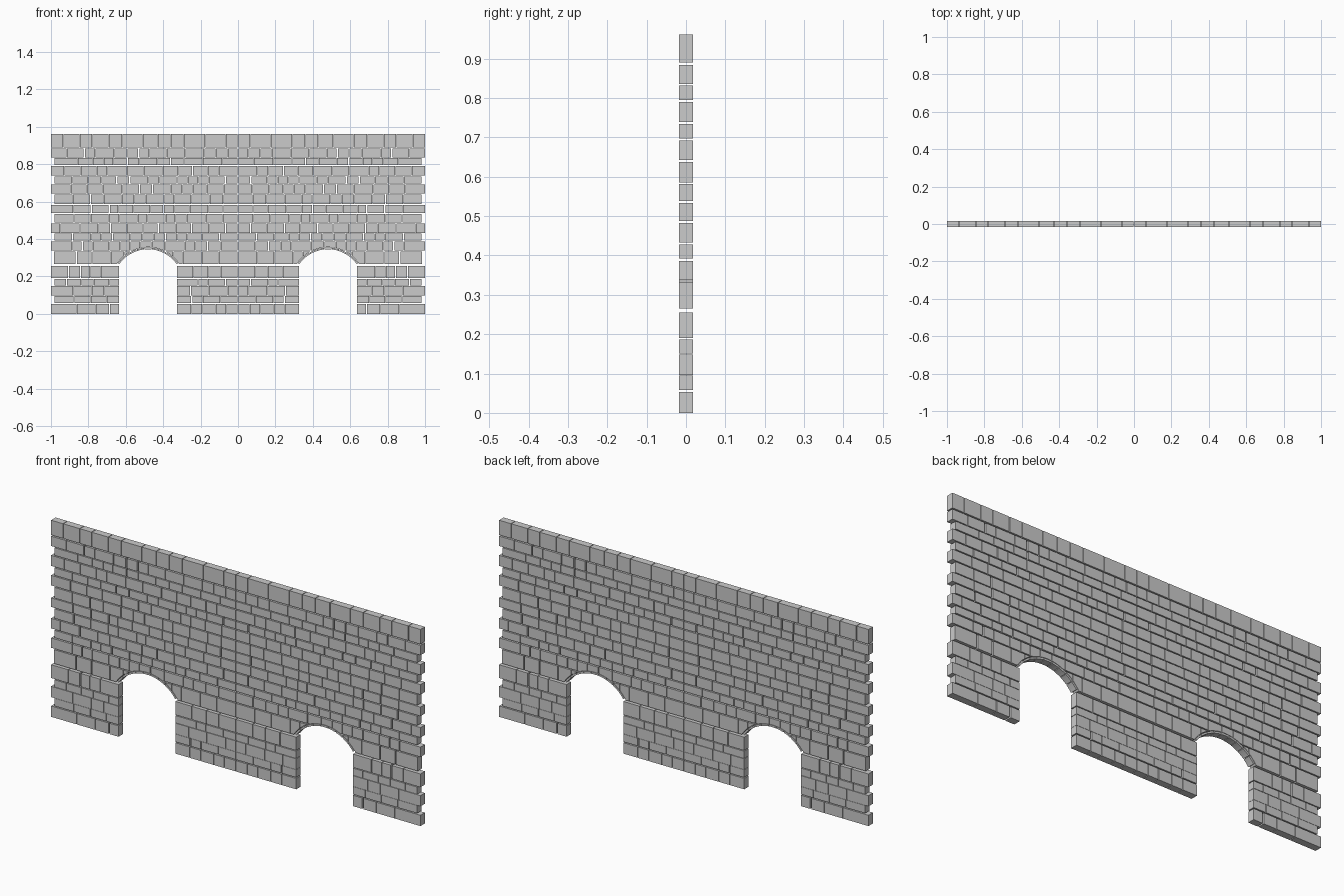
import bpy, bmesh, math, random

if "Cube" in bpy.data.objects:
    bpy.data.objects.remove(bpy.data.objects["Cube"])

random.seed(4)
T = 0.0172                      # half thickness of the wall
AX, HALF, SPRING, APEX = 0.481, 0.154, 0.265, 0.345
R = (HALF**2 + (APEX - SPRING)**2) / (2 * (APEX - SPRING))
CZ = APEX - R
RING = 0.009


def add_prism(bm, pts):
    """Extrude an (x, z) outline through the wall thickness."""
    n = len(pts)
    front = [bm.verts.new((x, -T, z)) for x, z in pts]
    back = [bm.verts.new((x, T, z)) for x, z in pts]
    bm.faces.new(front)
    bm.faces.new(back[::-1])
    for i in range(n):
        j = (i + 1) % n
        bm.faces.new((front[j], front[i], back[i], back[j]))


def add_both(bm, pts):
    add_prism(bm, pts)
    add_prism(bm, [(-x, z) for x, z in pts])


def finish(bm, name):
    bmesh.ops.recalc_face_normals(bm, faces=bm.faces)
    me = bpy.data.meshes.new(name)
    bm.to_mesh(me)
    bm.free()
    bpy.context.collection.objects.link(bpy.data.objects.new(name, me))


def arch_z(x, r):
    d = abs(x - AX)
    return CZ + math.sqrt(r * r - d * d) if d < r else -1


def add_brick(bm, x0, x1, z0, z1, cut):
    """Plain block, or one whose underside follows the arch."""
    r = R + RING + 0.002
    if not cut:
        add_both(bm, [(x0, z0), (x1, z0), (x1, z1), (x0, z1)])
        return
    dx0 = math.sqrt(max(0, r * r - (z0 - CZ)**2))
    dx1 = math.sqrt(max(0, r * r - (z1 - CZ)**2)) if z1 - CZ < r else 0
    xs = {x0, x1}
    xs |= {x0 + (x1 - x0) * i / 8 for i in range(1, 8)}
    xs |= {x for d in (dx0, dx1) for x in (AX - d, AX + d) if x0 < x < x1}
    # keep the runs of the block that stay above the arch
    run = []
    for x in sorted(xs) + [None]:
        z = z1 + 1 if x is None else max(z0, arch_z(x, r))
        if z <= z1 + 1e-6:
            run.append((x, z))
        if z >= z1 - 1e-6 and run:
            if run[-1][0] - run[0][0] > 0.006:
                add_both(bm, run + [(q, z1) for q in (run[-1][0], run[0][0])
                                    if arch_z(q, r) < z1 - 1e-5])
            run = [(x, z)] if x is not None and z <= z1 + 1e-6 else []


def split(a, b):
    """Random joints between a and b."""
    xs = [a]
    while b - xs[-1] > 0.135:
        xs.append(xs[-1] + random.uniform(0.05, 0.105))
    if b - xs[-1] < 0.045:
        xs.pop()
    return xs + [b]


# bottom and top of every course
ROWS = [(0, .053), (.058, .0955), (.0965, .149), (.151, .186), (.19, .255),
        (.265, .333), (.338, .386), (.392, .428), (.433, .482), (.487, .533),
        (.538, .582), (.586, .638), (.643, .692), (.697, .734), (.739, .79),
        (.795, .832), (.836, .884), (.89, .962)]
TOP = [0, .065, .175, .29, .36, .43, .51, .62, .69, .78, .845, .935, 1]

# stone courses, mirrored about x = 0
for i, (z0, z1) in enumerate(ROWS):
    bm = bmesh.new()
    end = 1.0 if i % 2 == 0 or i == 17 else 0.982
    if i == 5:
        end = 0.985
    if i == 17:
        runs = [TOP]
    elif i < 5:
        runs = [split(0, AX - HALF), split(AX + HALF, end)]
    else:
        runs = [split(0, end)]
    for xs in runs:
        for k in range(len(xs) - 1):
            wide = 0.004 if random.random() < 0.12 else 0.0
            a = xs[k] + (0.0015 if k or xs[0] == 0 else 0)
            b = xs[k + 1] - (0.0015 + wide if k < len(xs) - 2 else 0)
            add_brick(bm, a, b, z0, z1, i in (5, 6))
    finish(bm, "stone_course_%02d" % (i + 1))

# thin arch stones lining both openings
bm = bmesh.new()
span = math.asin(HALF / R)
N, S = 9, 3
for k in range(N):
    a0 = -span + 2 * span * k / N + 0.006
    a1 = -span + 2 * span * (k + 1) / N - 0.006
    angs = [a0 + (a1 - a0) * j / S for j in range(S + 1)]
    inner = [(AX + R * math.sin(a), CZ + R * math.cos(a)) for a in angs]
    outer = [(AX + (R + RING) * math.sin(a), CZ + (R + RING) * math.cos(a)) for a in angs]
    add_both(bm, inner + outer[::-1])
finish(bm, "arch_stones")
